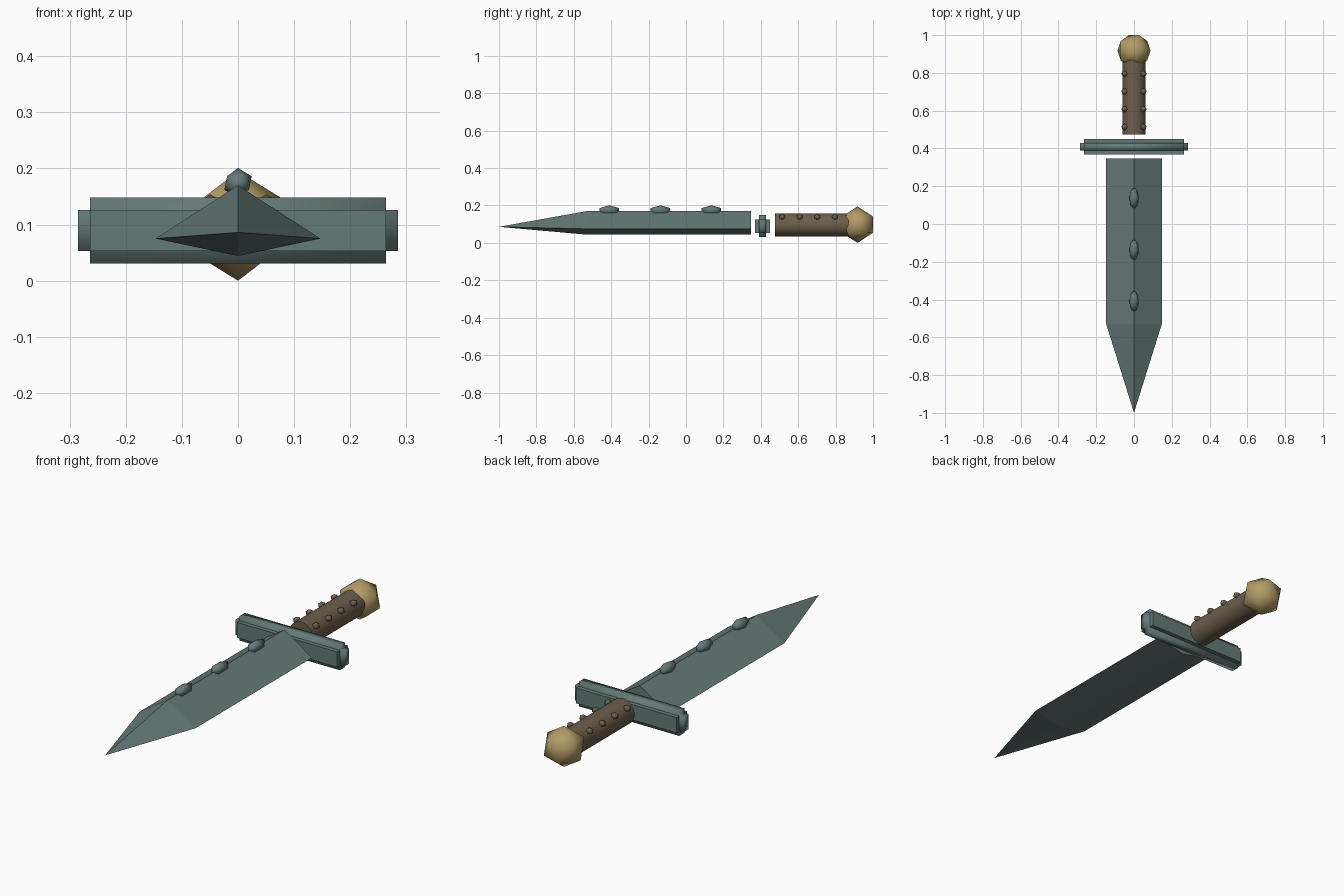
import bpy, bmesh, math
from mathutils import Matrix, Vector

if "Cube" in bpy.data.objects:
    bpy.data.objects.remove(bpy.data.objects["Cube"], do_unlink=True)


def material(name, rgb):
    mat = bpy.data.materials.new(name)
    mat.use_nodes = True
    mat.diffuse_color = (*rgb, 1)
    bsdf = mat.node_tree.nodes["Principled BSDF"]
    bsdf.inputs["Base Color"].default_value = (*rgb, 1)
    bsdf.inputs["Roughness"].default_value = 0.7
    return mat


steel = material("grey_green_steel", (0.13, 0.198, 0.187))
leather = material("brown_leather", (0.15, 0.112, 0.072))
brass = material("dull_brass", (0.45, 0.33, 0.135))


def finish(name, bm, mat, smooth=False):
    bmesh.ops.recalc_face_normals(bm, faces=bm.faces)
    for face in bm.faces:
        face.smooth = smooth
    mesh = bpy.data.meshes.new(name)
    bm.to_mesh(mesh)
    bm.free()
    mesh.materials.append(mat)
    obj = bpy.data.objects.new(name, mesh)
    bpy.context.collection.objects.link(obj)
    return obj


def box(name, centre, size, mat, smooth=False):
    bm = bmesh.new()
    place = Matrix.Translation(centre) @ Matrix.Diagonal((*size, 1))
    bmesh.ops.create_cube(bm, size=1, matrix=place)
    return finish(name, bm, mat, smooth)


def ball(name, centre, radii, mat):
    bm = bmesh.new()
    place = Matrix.Translation(centre) @ Matrix.Diagonal((*radii, 1))
    bmesh.ops.create_icosphere(bm, subdivisions=1, radius=1, matrix=place)
    return finish(name, bm, mat, True)


# Blade: diamond section pulled along y and closed to a point
bm = bmesh.new()
section = [(-0.147, 0.075), (0, 0.044), (0.147, 0.075), (0, 0.17)]
back, shoulder = [[bm.verts.new((x, y, z)) for x, z in section] for y in (0.348, -0.53)]
tip = bm.verts.new((0, -1, 0.086))
bm.faces.new(back)
for i in range(4):
    j = (i + 1) % 4
    bm.faces.new((back[i], back[j], shoulder[j], shoulder[i]))
    bm.faces.new((shoulder[i], shoulder[j], tip))
finish("blade", bm, steel)

# Studs along the blade ridge
for i, y in enumerate((-0.41, -0.137, 0.136)):
    ball(f"blade_stud_{i + 1}", (0, y, 0.174), (0.027, 0.061, 0.027), steel)

# Cross guard: core block with raised bands on its long edges and ends
guard_centre = (0, 0.409, 0.0895)
box("guard_core", guard_centre, (0.528, 0.08, 0.073), steel)
box("guard_edge_band", guard_centre, (0.528, 0.039, 0.117), steel, True)
box("guard_end_band", guard_centre, (0.57, 0.039, 0.073), steel, True)

# Grip
grip_z = 0.0965
bm = bmesh.new()
place = Matrix.Translation((0, 0.675, grip_z)) @ Matrix.Rotation(math.pi / 2, 4, "X")
bmesh.ops.create_cone(bm, cap_ends=True, segments=32, radius1=0.0615,
                      radius2=0.0615, depth=0.4, matrix=place)
grip = finish("grip", bm, leather, True)
for face in grip.data.polygons:
    face.use_smooth = len(face.vertices) == 4

# Two rows of grip studs
for side, label in ((-1, "right"), (1, "left")):
    for i in range(4):
        ball(f"grip_stud_{label}_{i + 1}", (side * 0.05, 0.514 + i * 0.094, 0.138),
             (0.018, 0.018, 0.016), leather)

# Pommel
ball("pommel", (0, 0.917, 0.0975), (0.0975, 0.0975, 0.0975), brass)
